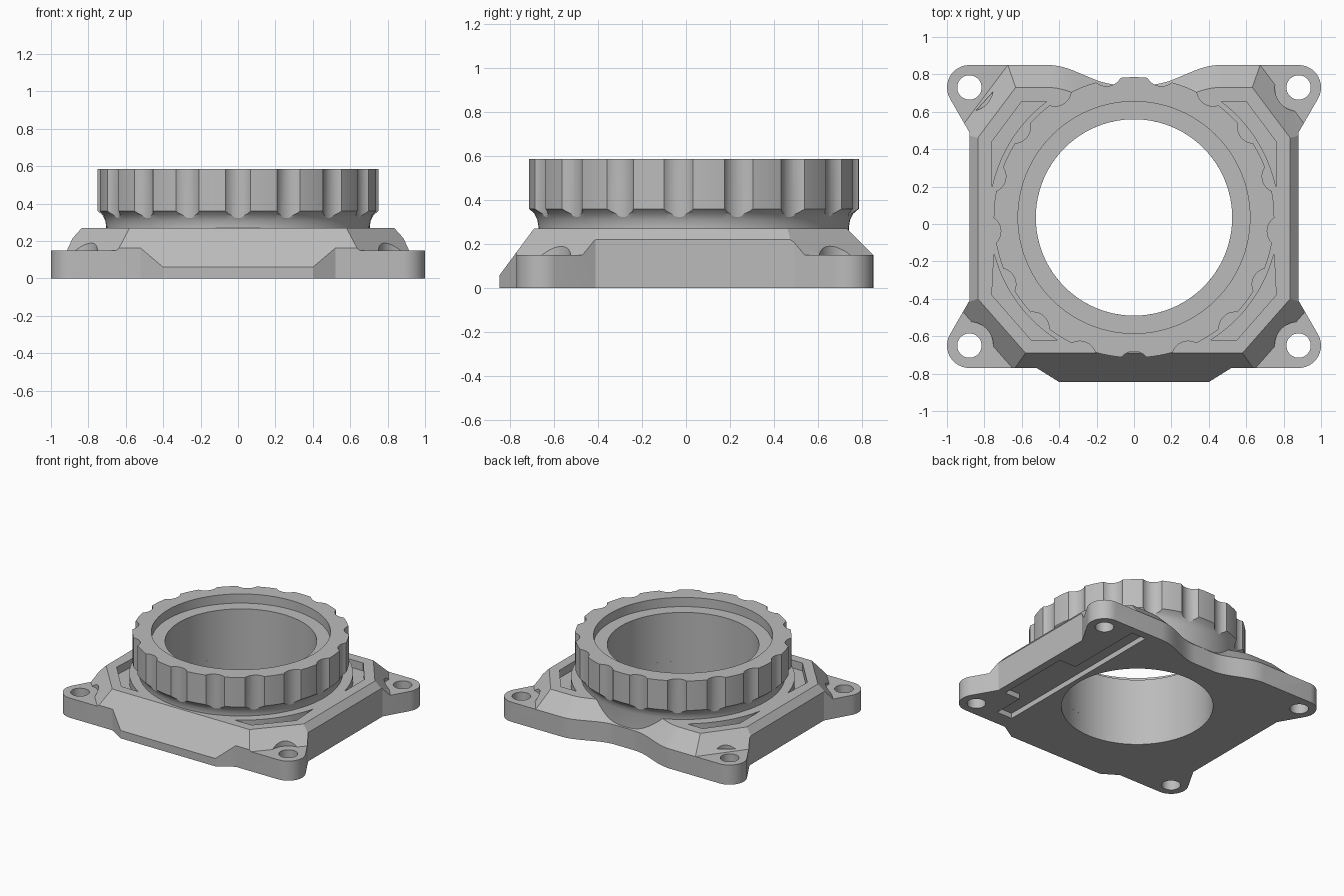
import bpy, bmesh, math
from mathutils import Vector

if "Cube" in bpy.data.objects:
    bpy.data.objects.remove(bpy.data.objects["Cube"])

CENTRE_Y = 0.035
BOLTS = [(sx * 0.88, y) for sx in (-1, 1) for y in (-0.65, 0.73)]

grey = bpy.data.materials.new("light_grey")
grey.use_nodes = True
grey.diffuse_color = (0.5, 0.5, 0.5, 1)
grey.node_tree.nodes["Principled BSDF"].inputs["Base Color"].default_value = grey.diffuse_color


def make_object(name, bm):
    bmesh.ops.recalc_face_normals(bm, faces=bm.faces)
    mesh = bpy.data.meshes.new(name)
    bm.to_mesh(mesh)
    bm.free()
    obj = bpy.data.objects.new(name, mesh)
    mesh.materials.append(grey)
    bpy.context.collection.objects.link(obj)
    return obj


def add_prism(bm, points, z0, z1):
    face = bm.faces.new([bm.verts.new((x, y, z0)) for x, y in points])
    top = bmesh.ops.extrude_face_region(bm, geom=[face])["geom"]
    verts = [g for g in top if isinstance(g, bmesh.types.BMVert)]
    bmesh.ops.translate(bm, verts=verts, vec=(0, 0, z1 - z0))


def prisms(name, outlines, z0, z1):
    bm = bmesh.new()
    for points in outlines:
        add_prism(bm, points, z0, z1)
    return make_object(name, bm)


def arc(cx, cy, r, a0, a1, n):
    angles = [math.radians(a0 + (a1 - a0) * i / n) for i in range(n + 1)]
    return [(cx + r * math.cos(a), cy + r * math.sin(a)) for a in angles]


def circle(cx, cy, r, n=48):
    return arc(cx, cy, r, 0, 360, n)[:-1]


def mirrored(points):
    return [(-x, y) for x, y in points]


def boolean(target, tool, operation="DIFFERENCE"):
    mod = target.modifiers.new("cut", "BOOLEAN")
    mod.operation = operation
    mod.solver = "EXACT"
    mod.object = tool
    tool.hide_render = True
    bpy.context.view_layer.objects.active = target
    bpy.ops.object.modifier_apply(modifier=mod.name)
    bpy.data.objects.remove(tool)


def convex_block(name, half, z0, z1, planes):
    # Box trimmed by planes, each given as (point, outward normal)
    bm = bmesh.new()
    add_prism(bm, [(-half, -half), (half, -half), (half, half), (-half, half)], z0, z1)
    for point, normal in planes:
        geom = bm.verts[:] + bm.edges[:] + bm.faces[:]
        bmesh.ops.bisect_plane(bm, geom=geom, plane_co=point, plane_no=normal, clear_outer=True)
        bmesh.ops.holes_fill(bm, edges=[e for e in bm.edges if e.is_boundary], sides=0)
    return make_object(name, bm)


def back_edge(x):
    # Rear wall with a shallow dip behind the ring
    t = min(max((abs(x) - 0.08) / 0.38, 0), 1)
    return 0.745 + 0.105 * (0.5 - 0.5 * math.cos(math.pi * t))


# Base plate outline, right half from front to back
half = [(0.4, -0.845), (0.52, -0.77)]
half += arc(0.88, -0.65, 0.12, -90, 30, 12) + [(0.88, -0.41), (0.88, 0.49)]
half += arc(0.88, 0.73, 0.12, -30, 90, 12)
half += [(0.46 - 0.02 * i, back_edge(0.46 - 0.02 * i)) for i in range(23)]
base = prisms("base_plate", [half + mirrored(half)[::-1]], 0, 0.5)

# Raised body with bevelled sides and corners, joined to the low lug level
planes = []
for s in (-1, 1):
    planes.append((Vector((s * 0.88, 0, 0.22)), Vector((s * 0.05, 0, 0.045))))
    planes.append((Vector((s * 0.835, 0.46, 0.27)), Vector((s * 0.8, 0.6, 0.88))))
    planes.append((Vector((s * 0.835, -0.4, 0.27)), Vector((s * 0.75, -0.66, 0.88))))
body = convex_block("body_form", 1.3, -0.1, 0.27, planes)
boolean(body, convex_block("lug_level", 2.2, -0.2, 0.15, []), "UNION")
boolean(base, body, "INTERSECT")
front = [(Vector((0, -0.845, 0.06)), Vector((0, -0.21, 0.155)))]
boolean(base, convex_block("front_slope", 2, -0.3, 0.8, front), "INTERSECT")

# Rear bevel that follows the dipped wall
bm = bmesh.new()
rows = []
for i in range(-55, 56):
    x = i * 0.02
    y = back_edge(x)
    section = [(y + 0.05, 0.1), (y + 0.05, 0.35), (y - 0.2, 0.35)]
    rows.append([bm.verts.new((x, py, pz)) for py, pz in section])
for a, b in zip(rows, rows[1:]):
    for k in range(3):
        bm.faces.new((a[k], a[k - 1], b[k - 1], b[k]))
bm.faces.new(rows[0])
bm.faces.new(rows[-1])
boolean(base, make_object("rear_bevel", bm))

# Bolt holes and clearance around the bolt heads
boolean(base, prisms("bolt_holes", [circle(x, y, 0.065) for x, y in BOLTS], -0.1, 0.6))
boolean(base, prisms("bolt_clearance", [circle(x, y, 0.128) for x, y in BOLTS], 0.15, 0.6))

# Curved corner pockets in the top face
back_pocket = arc(0, CENTRE_Y, 0.776, 11.5, 53, 20) + [(0.6, 0.655), (0.76, 0.44)]
front_pocket = arc(0, CENTRE_Y, 0.773, -14.4, -58, 20) + [(0.55, -0.62), (0.76, -0.38)]
pockets = [back_pocket, front_pocket, mirrored(back_pocket), mirrored(front_pocket)]
boolean(base, prisms("pockets", pockets, 0.21, 0.4))

# Central bore, ring seat and stepped recess underneath
boolean(base, prisms("bore", [circle(0, CENTRE_Y, 0.525, 96)], -0.1, 0.6))
boolean(base, prisms("ring_seat", [circle(0, CENTRE_Y, 0.62, 96)], 0.145, 0.6))
recess = [(0.56, -0.65), (0.69, -0.65), (0.69, -0.41), (0.82, -0.41),
          (0.82, 0.18), (0.68, 0.18), (0.68, 0.79), (0.56, 0.79)]
boolean(base, prisms("recess", [recess], -0.1, 0.04))

# Adapter ring, turned from a profile
profile = [(0.525, 0.14), (0.705, 0.14), (0.705, 0.28), (0.71, 0.31), (0.724, 0.338),
           (0.75, 0.36), (0.75, 0.585), (0.62, 0.585), (0.62, 0.515), (0.525, 0.515)]
bm = bmesh.new()
STEPS = 102
loops = []
for i in range(STEPS):
    a = 2 * math.pi * i / STEPS
    loops.append([bm.verts.new((r * math.cos(a), CENTRE_Y + r * math.sin(a), z)) for r, z in profile])
for i in range(STEPS):
    for k in range(len(profile)):
        bm.faces.new((loops[i - 1][k - 1], loops[i][k - 1], loops[i][k], loops[i - 1][k]))
ring = make_object("grip_ring", bm)

# Grip flutes around the ring
flutes = []
for i in range(17):
    a = -math.pi / 2 + 2 * math.pi * i / 17
    flutes.append(circle(0.803 * math.cos(a), CENTRE_Y + 0.803 * math.sin(a), 0.0875, 32))
boolean(ring, prisms("flutes", flutes, 0.29, 0.7))

# Smooth curved walls, keep edges crisp
for obj in (base, ring):
    bpy.ops.object.select_all(action="DESELECT")
    obj.select_set(True)
    bpy.context.view_layer.objects.active = obj
    bpy.ops.object.shade_smooth_by_angle(angle=math.radians(25))
